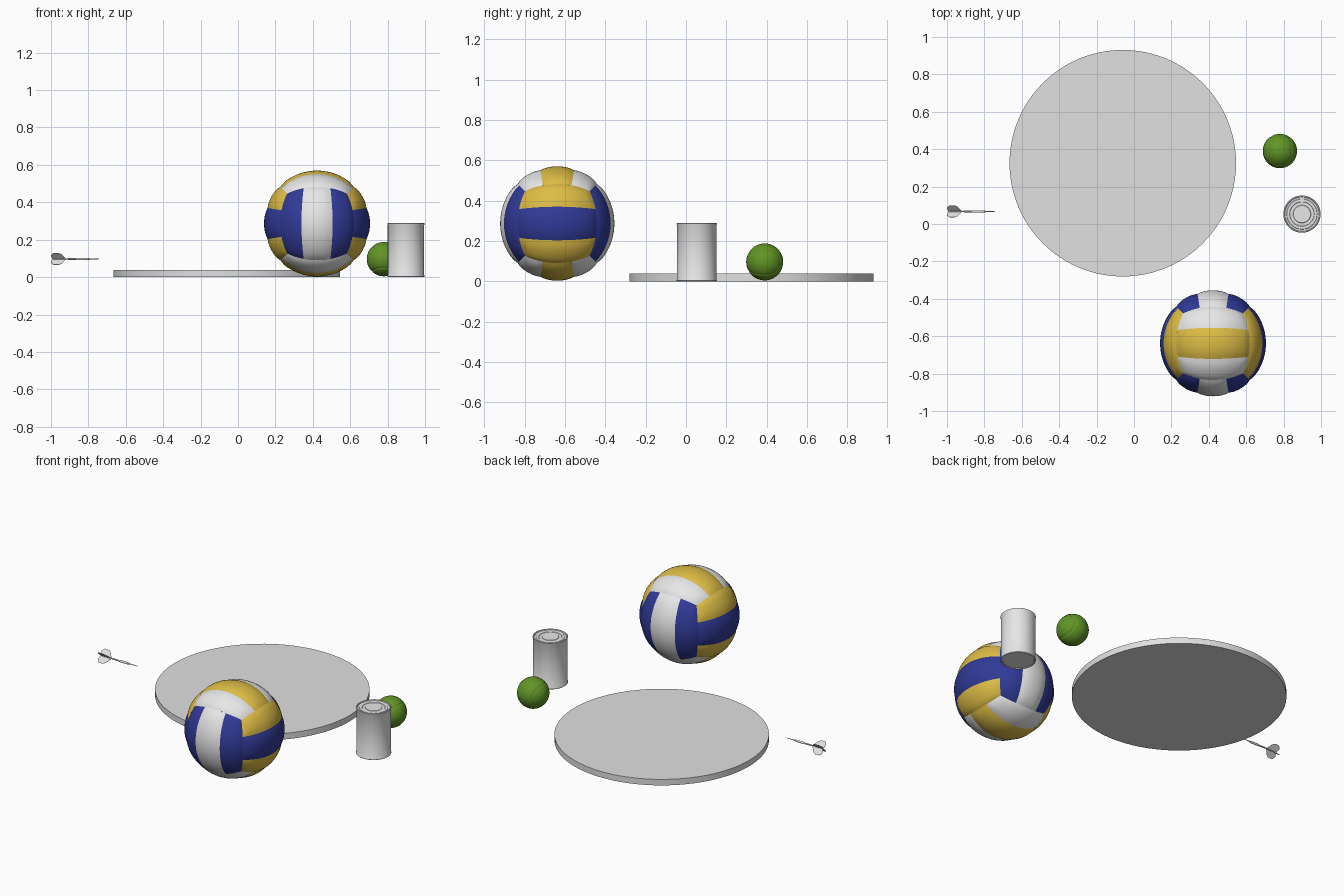
import bpy, bmesh, math
from mathutils import Vector, Matrix, kdtree

if "Cube" in bpy.data.objects:
    bpy.data.objects.remove(bpy.data.objects["Cube"])


def material(name, rgb):
    m = bpy.data.materials.new(name)
    m.diffuse_color = (*rgb, 1)
    m.use_nodes = True
    m.node_tree.nodes["Principled BSDF"].inputs["Base Color"].default_value = m.diffuse_color
    return m


WHITE = material("white", (0.8, 0.8, 0.8))
BLUE = material("blue", (0.03, 0.042, 0.31))
YELLOW = material("yellow", (0.72, 0.5, 0.06))
GREEN = material("green", (0.12, 0.30, 0.02))
GREY = material("light grey", (0.75, 0.75, 0.75))


def finish(name, bm, mats, loc, angle=35):
    me = bpy.data.meshes.new(name)
    bm.to_mesh(me)
    bm.free()
    ob = bpy.data.objects.new(name, me)
    bpy.context.collection.objects.link(ob)
    for m in mats:
        me.materials.append(m)
    ob.location = loc
    bpy.ops.object.select_all(action='DESELECT')
    ob.select_set(True)
    bpy.context.view_layer.objects.active = ob
    bpy.ops.object.shade_smooth_by_angle(angle=math.radians(angle))
    return ob


def lathe(profile, sides):
    """Spin a list of (radius, height) points around z."""
    bm = bmesh.new()
    verts = [bm.verts.new((r, 0, z)) for r, z in profile]
    edges = [bm.edges.new(p) for p in zip(verts, verts[1:])]
    bmesh.ops.spin(bm, geom=verts + edges, cent=(0, 0, 0), axis=(0, 0, 1),
                   angle=2 * math.pi, steps=sides, use_duplicate=False)
    bmesh.ops.remove_doubles(bm, verts=bm.verts, dist=1e-5)
    bmesh.ops.recalc_face_normals(bm, faces=bm.faces)
    return bm


# flat round disc
bm = bmesh.new()
bmesh.ops.create_cone(bm, cap_ends=True, segments=96, radius1=0.6055,
                      radius2=0.6055, depth=0.0375)
finish("flying_disc", bm, [GREY], (-0.06, 0.325, 0.0188))

# can with rolled rims and a ringed lid
can = [(0, 0.004), (0.088, 0.004), (0.090, 0), (0.096, 0), (0.0995, 0.003),
       (0.0995, 0.007), (0.0975, 0.011), (0.0975, 0.278), (0.0995, 0.282),
       (0.0995, 0.287), (0.097, 0.289), (0.093, 0.289), (0.091, 0.283),
       (0.082, 0.282), (0.080, 0.284), (0.066, 0.284), (0.064, 0.282),
       (0.048, 0.282), (0.046, 0.284), (0, 0.284)]
finish("tin_can", lathe(can, 64), [WHITE], (0.898, 0.053, 0))

# volleyball: six cube-sphere panels of three puffed strips each
R, DIP, NA, NB = 0.283, 0.006, 8, 24
# (panel normal, across axis, along axis, middle material, outer material)
PANELS = [((0, 0, 1), (0, 1, 0), (1, 0, 0), 2, 0),
          ((0, 1, 0), (1, 0, 0), (0, 0, 1), 0, 1),
          ((1, 0, 0), (0, 0, 1), (0, 1, 0), 1, 2)]
bm = bmesh.new()
for normal, across, along, mid, outer in PANELS:
    n, a, b = Vector(normal), Vector(across), Vector(along)
    for side in (1, -1):
        for strip in (-1, 0, 1):
            grid = []
            for j in range(NB + 1):
                v = math.tan((2 * j / NB - 1) * math.pi / 4)
                s = 0.315 * (1 + 0.2 * v * v)
                lo, hi = {-1: (-1, -s), 0: (-s, s), 1: (s, 1)}[strip]
                row = []
                for i in range(NA + 1):
                    u = lo + (hi - lo) * i / NA
                    d = (n * side + a * u + b * v).normalized()
                    edge = min(i / NA, 1 - i / NA, 3 * j / NB, 3 * (1 - j / NB))
                    dip = DIP * (1 - min(1, edge / 0.38)) ** 2
                    row.append(bm.verts.new(d * (R - dip)))
                grid.append(row)
            for r0, r1 in zip(grid, grid[1:]):
                for i in range(NA):
                    f = bm.faces.new((r0[i], r0[i + 1], r1[i + 1], r1[i]))
                    f.material_index = mid if strip == 0 else outer
                    f.normal_update()
                    if f.normal.dot(f.calc_center_median()) < 0:
                        f.normal_flip()
finish("volleyball", bm, [WHITE, BLUE, YELLOW], (0.4225, -0.638, 0.2865), 60)

# tennis ball with a grooved seam
SAMPLES = 400
tree = kdtree.KDTree(SAMPLES)
for k in range(SAMPLES):
    t = 2 * math.pi * k / SAMPLES
    x = 0.75 * math.cos(t) + 0.25 * math.cos(3 * t)
    y = 0.75 * math.sin(t) - 0.25 * math.sin(3 * t)
    z = 0.866 * math.sin(2 * t)
    tree.insert(Vector(((x + y) * 0.7071, z, (x - y) * 0.7071)).normalized(), k)
tree.balance()
bm = bmesh.new()
bmesh.ops.create_icosphere(bm, subdivisions=6, radius=1)
for vert in bm.verts:
    d = vert.co.normalized()
    gap = tree.find(d)[2]
    vert.co = d * 0.0915 * (1 - 0.035 * max(0, 1 - gap / 0.06))
finish("tennis_ball", bm, [GREEN], (0.78, 0.39, 0.096), 60)

# dart: turned body lying along x, then four crossed flights
DART = (-0.86, 0.067, 0.097)
body = [(0, -0.13), (0.003, -0.128), (0.003, -0.06), (0.0045, -0.045),
        (0.0045, -0.01), (0.0065, 0.0), (0.0065, 0.05), (0.004, 0.066),
        (0.0025, 0.072), (0.0018, 0.11), (0, 0.133)]
bm = lathe(body, 16)
bm.transform(Matrix.Rotation(math.pi / 2, 4, 'Y'))
finish("dart_body", bm, [GREY], DART)

flight = [(-0.132, 0), (-0.14, 0.026), (-0.127, 0.044), (-0.098, 0.044),
          (-0.082, 0.034), (-0.058, 0)]
bm = bmesh.new()
for k in range(4):
    turn = Matrix.Rotation(math.radians(45 + 90 * k), 3, 'X')
    front, back = [[bm.verts.new(turn @ Vector((x, h, z))) for x, z in flight]
                   for h in (-0.0007, 0.0007)]
    bm.faces.new(front)
    bm.faces.new(back[::-1])
    for i in range(len(flight)):
        j = (i + 1) % len(flight)
        bm.faces.new((front[j], front[i], back[i], back[j]))
bmesh.ops.recalc_face_normals(bm, faces=bm.faces)
finish("dart_flights", bm, [GREY], DART)
